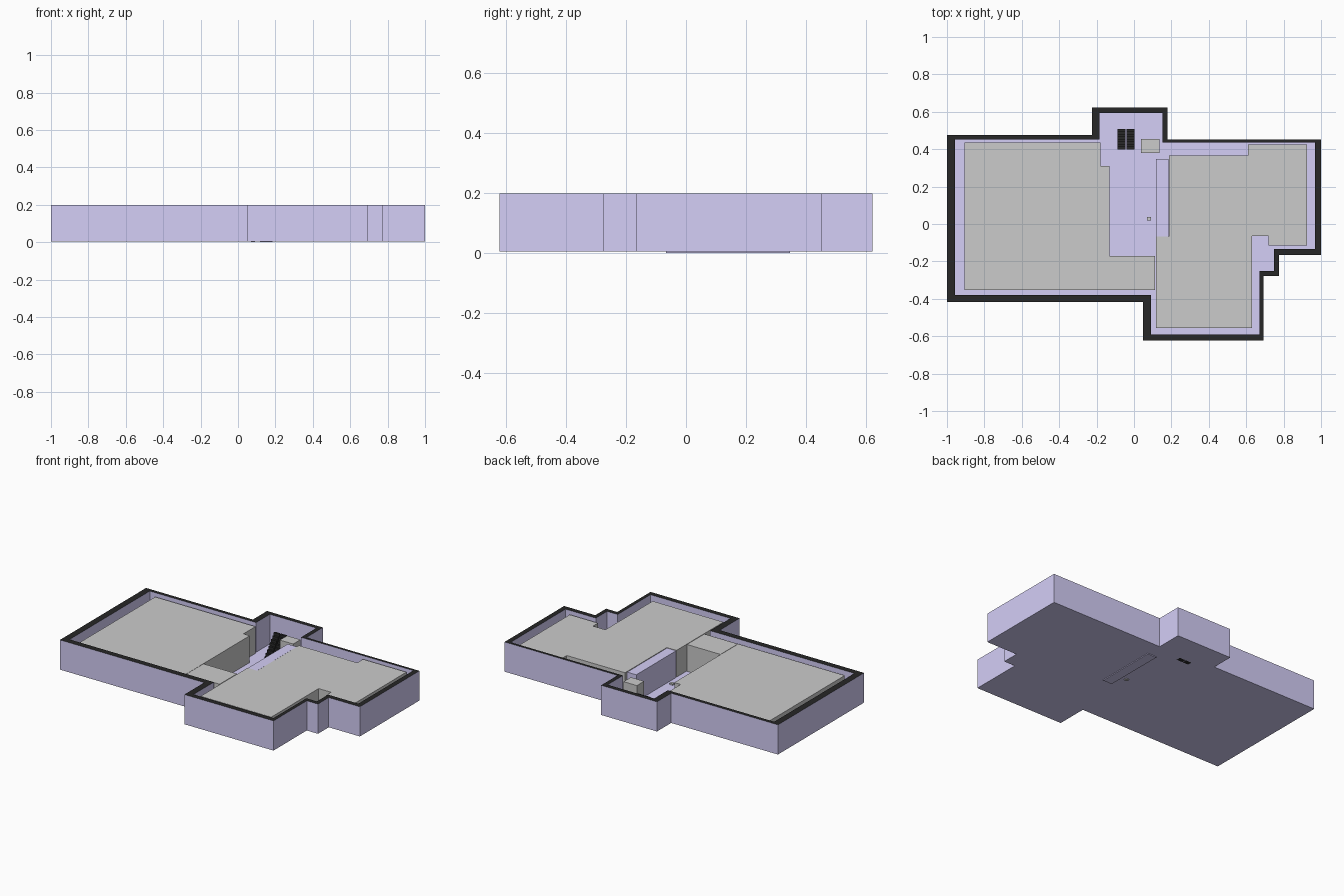
import bpy, bmesh

if "Cube" in bpy.data.objects:
    bpy.data.objects.remove(bpy.data.objects["Cube"])

BASE, WALL_TOP, BLOCK_TOP = 0.005, 0.2, 0.182


def material(name, rgb):
    m = bpy.data.materials.new(name)
    m.diffuse_color = (*rgb, 1)
    m.use_nodes = True
    m.node_tree.nodes["Principled BSDF"].inputs["Base Color"].default_value = m.diffuse_color
    return m


PURPLE = material("purple", (0.66, 0.62, 0.93))
BLACK = material("black", (0.02, 0.02, 0.02))


def finish(name, bm, mats=()):
    me = bpy.data.meshes.new(name)
    bm.to_mesh(me)
    bm.free()
    for m in mats:
        me.materials.append(m)
    ob = bpy.data.objects.new(name, me)
    bpy.context.collection.objects.link(ob)
    return ob


def prism(name, pts, z0, z1, mats=()):
    """Solid with a flat plan outline between two heights."""
    bm = bmesh.new()
    face = bm.faces.new([bm.verts.new((x, y, z0)) for x, y in pts])
    ext = bmesh.ops.extrude_face_region(bm, geom=[face], use_keep_orig=True)
    for v in ext["geom"]:
        if isinstance(v, bmesh.types.BMVert):
            v.co.z = z1
    bmesh.ops.recalc_face_normals(bm, faces=bm.faces)
    return finish(name, bm, mats)


def box(name, x0, x1, y0, y1, z0, z1, mats=()):
    return prism(name, [(x0, y0), (x1, y0), (x1, y1), (x0, y1)], z0, z1, mats)


outer = [(-1, 0.475), (-0.225, 0.475), (-0.225, 0.622), (0.18, 0.622),
         (0.18, 0.452), (1, 0.452), (1, -0.165), (0.774, -0.165),
         (0.774, -0.277), (0.693, -0.277), (0.693, -0.622), (0.047, -0.622),
         (0.047, -0.417), (-1, -0.417)]
inner = [(-0.957, 0.452), (-0.185, 0.452), (-0.185, 0.594), (0.153, 0.594),
         (0.153, 0.435), (0.968, 0.435), (0.968, -0.134), (0.748, -0.134),
         (0.748, -0.25), (0.671, -0.25), (0.671, -0.59), (0.09, -0.59),
         (0.09, -0.379), (-0.957, -0.379)]

# outer wall ring with a black cut top
bm = bmesh.new()
rings = [[bm.verts.new((x, y, z)) for x, y in pts]
         for pts, z in ((outer, BASE), (outer, WALL_TOP), (inner, WALL_TOP), (inner, BASE))]
n = len(outer)
for k in range(3):
    for i in range(n):
        j = (i + 1) % n
        f = bm.faces.new([rings[k][i], rings[k + 1][i], rings[k + 1][j], rings[k][j]])
        f.material_index = 1 if k == 1 else 0
bmesh.ops.recalc_face_normals(bm, faces=bm.faces)
for f in bm.faces:
    if f.material_index == 1 and f.normal.z < 0:
        bmesh.ops.reverse_faces(bm, faces=bm.faces)
        break
finish("outer_walls", bm, [PURPLE, BLACK])

# floor sheet
bm = bmesh.new()
f = bm.faces.new([bm.verts.new((x, y, BASE)) for x, y in outer])
f.normal_update()
if f.normal.z < 0:
    f.normal_flip()
finish("floor", bm, [PURPLE])

# room volumes
prism("left_rooms", [(-0.905, -0.353), (-0.132, -0.353), (-0.132, 0.31),
                     (-0.178, 0.31), (-0.178, 0.435), (-0.905, 0.435)], BASE + 0.001, BLOCK_TOP)
prism("right_rooms", [(0.117, -0.555), (0.63, -0.555), (0.63, -0.064), (0.72, -0.064),
                      (0.72, -0.116), (0.925, -0.116), (0.925, 0.425), (0.61, 0.425),
                      (0.61, 0.365), (0.187, 0.365), (0.187, -0.068), (0.117, -0.068)],
      BASE + 0.001, BLOCK_TOP)
box("front_room", -0.13, 0.113, -0.352, -0.172, BASE + 0.001, BLOCK_TOP)
box("hall_box", 0.038, 0.135, 0.38, 0.455, BASE + 0.001, 0.172)
box("partition", 0.118, 0.184, -0.066, 0.347, 0, 0.18, [PURPLE])
box("floor_post", 0.07, 0.092, 0.018, 0.038, 0, 0.015)

# two flights of folded steps rising to the back
STEPS, Y0, RUN, RISE = 8, 0.397, 0.11, 0.14
for k, (x0, x1) in enumerate([(-0.087, -0.045), (-0.041, 0.002)]):
    top, low = [], []
    for i in range(STEPS):
        y, z = Y0 + RUN * i / STEPS, BASE + RISE * (i + 1) / STEPS
        top += [(y, z - RISE / STEPS), (y, z)]
    top.append((Y0 + RUN, BASE + RISE))
    low = [(Y0 + RUN, BASE + RISE - 0.04), (Y0 + 0.03, BASE)]
    bm = bmesh.new()
    face = bm.faces.new([bm.verts.new((x0, y, z)) for y, z in top + low])
    ext = bmesh.ops.extrude_face_region(bm, geom=[face], use_keep_orig=True)
    for v in ext["geom"]:
        if isinstance(v, bmesh.types.BMVert):
            v.co.x = x1
    bmesh.ops.recalc_face_normals(bm, faces=bm.faces)
    finish(f"stair_flight_{k + 1}", bm, [BLACK])
